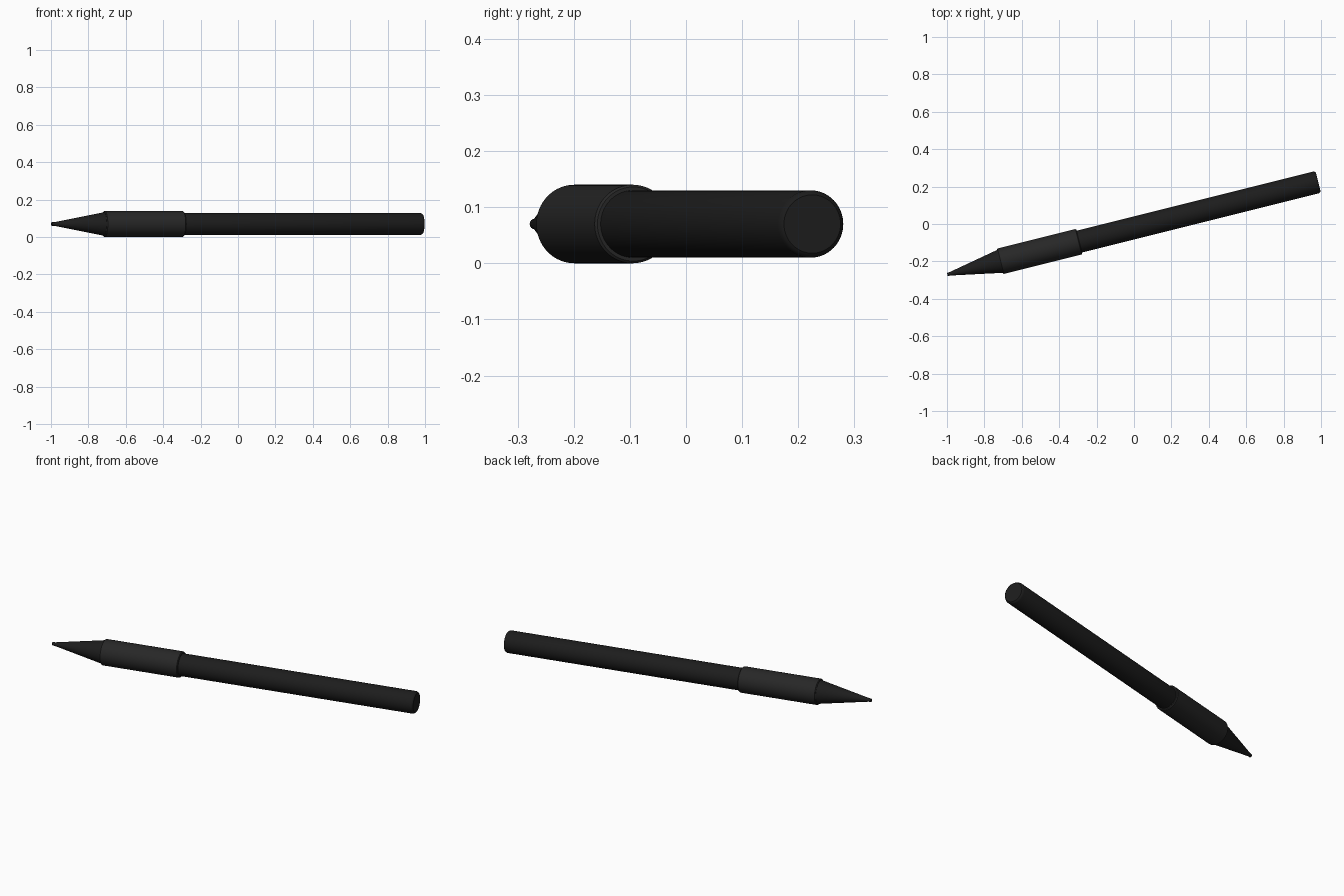
import bpy, bmesh, math
from mathutils import Matrix, Vector

if "Cube" in bpy.data.objects:
    bpy.data.objects.remove(bpy.data.objects["Cube"])

SEG = 64
TIP = Vector((-0.998, -0.27, 0.07))
END = Vector((0.985, 0.225, 0.07))
AXIS = (END - TIP).normalized()
LENGTH = (END - TIP).length
ROT = AXIS.to_track_quat('Z', 'Y').to_matrix().to_4x4()


def material(name, v):
    m = bpy.data.materials.new(name)
    m.diffuse_color = (v, v, v, 1)
    m.use_nodes = True
    m.node_tree.nodes["Principled BSDF"].inputs["Base Color"].default_value = m.diffuse_color
    return m


def lathe(name, profile, mat):
    """Capped solid of revolution along the pen axis; profile = (distance from tip, radius)."""
    bm = bmesh.new()
    rings = [[bm.verts.new((r * math.cos(2 * math.pi * i / SEG),
                            r * math.sin(2 * math.pi * i / SEG), d)) for i in range(SEG)]
             for d, r in profile]
    for a, b in zip(rings, rings[1:]):
        for i in range(SEG):
            j = (i + 1) % SEG
            bm.faces.new((a[i], a[j], b[j], b[i]))
    bm.faces.new(rings[0][::-1])
    bm.faces.new(rings[-1])
    me = bpy.data.meshes.new(name)
    bm.to_mesh(me)
    bm.free()
    me.materials.append(mat)
    ob = bpy.data.objects.new(name, me)
    ob.matrix_world = Matrix.Translation(TIP) @ ROT
    bpy.context.collection.objects.link(ob)
    bpy.ops.object.select_all(action='DESELECT')
    ob.select_set(True)
    bpy.context.view_layer.objects.active = ob
    bpy.ops.object.shade_smooth_by_angle(angle=math.radians(30))


dark = material("dark_plastic", 0.012)
rubber = material("grip_rubber", 0.02)

# Barrel with chamfered rear end
lathe("barrel", [(0.70, 0.06), (LENGTH - 0.012, 0.06), (LENGTH - 0.003, 0.056),
                 (LENGTH, 0.052)], dark)
# Grip sleeve with small edge bevels
lathe("grip", [(0.290, 0.066), (0.294, 0.07), (0.723, 0.07), (0.727, 0.066)], rubber)
# Tapered nose
lathe("nose_cone", [(0.02, 0.0105), (0.295, 0.064)], dark)
# Writing point
lathe("writing_point", [(0.0, 0.007), (0.003, 0.0095), (0.025, 0.0095)], dark)
